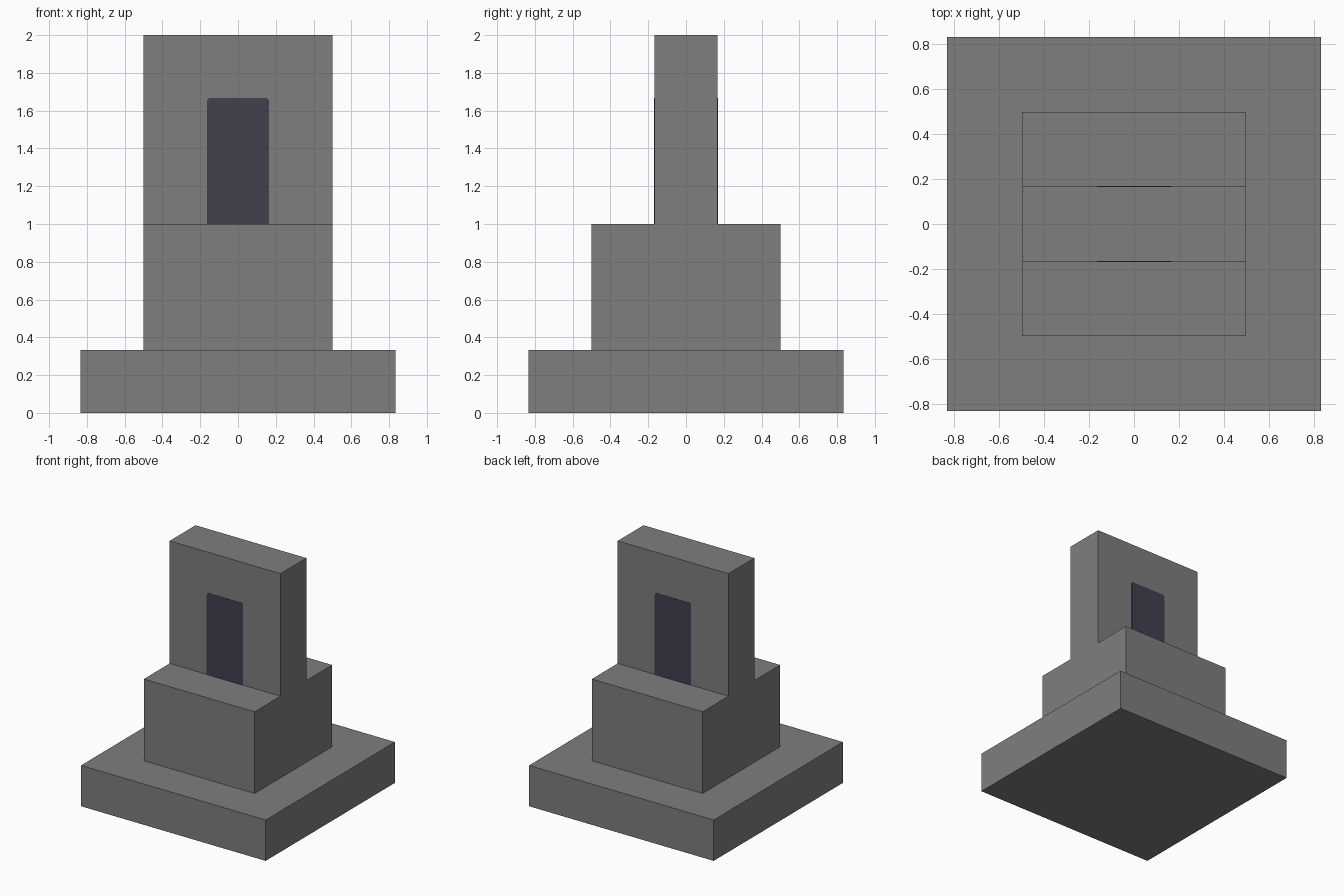
import bpy
import bmesh
from mathutils import Vector

cube = bpy.data.objects.get("Cube")
if cube:
    bpy.data.objects.remove(cube, do_unlink=True)


def make_material(name, color):
    mat = bpy.data.materials.new(name)
    mat.use_nodes = True
    mat.diffuse_color = color
    mat.node_tree.nodes["Principled BSDF"].inputs["Base Color"].default_value = color
    return mat


def extrude_profile(name, points, depth, mat):
    """Extrude a closed outline of 3D points along the depth vector."""
    bm = bmesh.new()
    face = bm.faces.new([bm.verts.new(p) for p in points])
    result = bmesh.ops.extrude_face_region(bm, geom=[face], use_keep_orig=True)
    moved = [v for v in result["geom"] if isinstance(v, bmesh.types.BMVert)]
    bmesh.ops.translate(bm, verts=moved, vec=Vector(depth))
    bmesh.ops.recalc_face_normals(bm, faces=bm.faces)
    mesh = bpy.data.meshes.new(name)
    bm.to_mesh(mesh)
    bm.free()
    mesh.materials.append(mat)
    obj = bpy.data.objects.new(name, mesh)
    bpy.context.collection.objects.link(obj)
    return obj


stone = make_material("grey stone", (0.21, 0.21, 0.21, 1))
dark = make_material("dark slate", (0.054, 0.05, 0.076, 1))

UNIT = 1 / 6  # every dimension is a multiple of this
base_half, block_half, slab_half = 5 * UNIT, 3 * UNIT, UNIT
base_top, block_top, slab_top = 2 * UNIT, 6 * UNIT, 12 * UNIT

# Square base
b = base_half
extrude_profile("base", [(-b, -b, 0), (b, -b, 0), (b, b, 0), (-b, b, 0)],
                (0, 0, base_top), stone)

# Block and upright slab share one stepped outline
half = [(block_half, base_top), (block_half, block_top),
        (slab_half, block_top), (slab_half, slab_top)]
outline = half + [(-y, z) for y, z in reversed(half)]
extrude_profile("block_and_slab", [(-block_half, y, z) for y, z in outline],
                (2 * block_half, 0, 0), stone)

# Dark panels with clipped top corners, front and back
w, top, clip = 0.164, 10 * UNIT, 0.012
side = [(w, block_top), (w, top - clip), (w - clip, top)]
panel = side + [(-x, z) for x, z in reversed(side)]
for name, sign in (("front_panel", -1), ("back_panel", 1)):
    extrude_profile(name, [(x, sign * slab_half, z) for x, z in panel],
                    (0, sign * 0.003, 0), dark)
